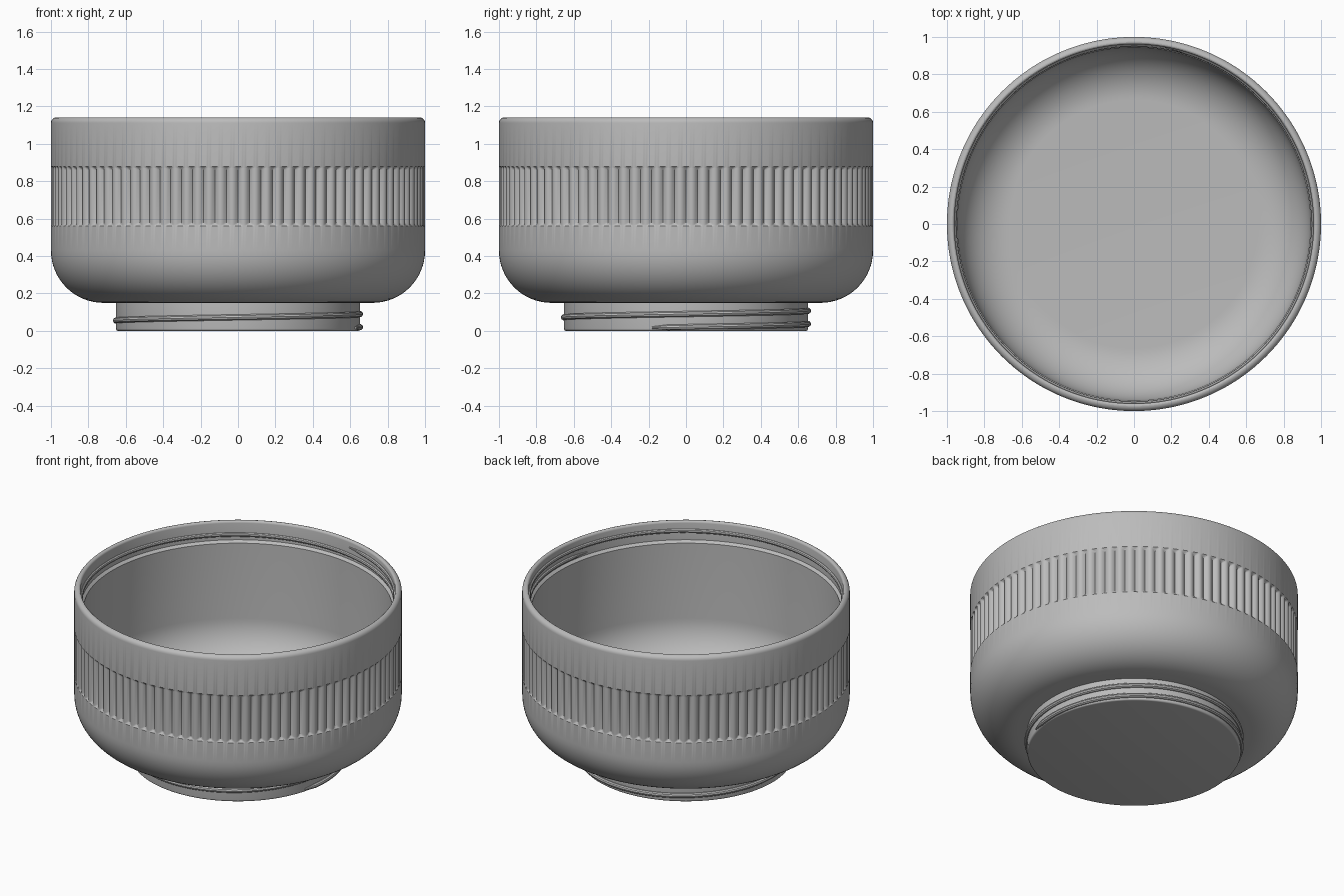
import bpy, bmesh
from math import sin, cos, pi, radians

cube = bpy.data.objects.get("Cube")
if cube:
    bpy.data.objects.remove(cube, do_unlink=True)

grey = bpy.data.materials.new("plain grey")
grey.use_nodes = True
colour = (0.5, 0.5, 0.5, 1)
grey.diffuse_color = colour
grey.node_tree.nodes["Principled BSDF"].inputs["Base Color"].default_value = colour

RIBS, STEPS = 100, 8
RIB_LOW, RIB_HIGH, RIB_DEPTH = 0.56, 0.88, 0.02


def skin(name, rings, closed_rings):
    """Join equal-length closed rings of points into a smooth surface."""
    bm = bmesh.new()
    rows = [[bm.verts.new(p) for p in ring] for ring in rings]
    n = len(rows[0])
    for a, b in zip(rows, rows[1:]):
        for j in range(n):
            k = (j + 1) % n
            bm.faces.new((a[j], a[k], b[k], b[j]))
    if closed_rings:
        bm.faces.new(rows[0])
        bm.faces.new(rows[-1])
    bmesh.ops.remove_doubles(bm, verts=bm.verts, dist=1e-5)
    bmesh.ops.recalc_face_normals(bm, faces=bm.faces)
    mesh = bpy.data.meshes.new(name)
    bm.to_mesh(mesh)
    bm.free()
    mesh.materials.append(grey)
    ob = bpy.data.objects.new(name, mesh)
    bpy.context.collection.objects.link(ob)
    bpy.ops.object.select_all(action='DESELECT')
    ob.select_set(True)
    bpy.context.view_layer.objects.active = ob
    bpy.ops.object.shade_smooth_by_angle(angle=radians(30))
    return ob


def arc(cx, cz, r, start, end, steps):
    """Profile points along an arc, angles in degrees."""
    angles = [radians(start + (end - start) * i / steps) for i in range(steps + 1)]
    return [(cx + r * cos(a), cz + r * sin(a)) for a in angles]


def thread(name, radius, bead, start, end, z_start, pitch):
    """Helical bead whose ends taper into the wall."""
    steps = int((end - start) / 2.5)
    rings = []
    for i in range(steps + 1):
        t = i / steps
        a = radians(start + (end - start) * t)
        z = z_start + pitch * (end - start) * t / 360
        size = bead * min(1, 0.4 + min(i, steps - i) / 5)
        ring = []
        for k in range(10):
            b = 2 * pi * k / 10
            r = radius + size * cos(b)
            ring.append((r * cos(a), r * sin(a), z + size * sin(b)))
        rings.append(ring)
    return skin(name, rings, True)


# Bowl: foot, rounded base, ribbed side, rim, threaded recess, inside
profile = [(0, 0)]
profile += arc(0.64, 0.012, 0.012, -90, 0, 4)
profile += [(0.652, 0.15)]
profile += arc(0.72, 0.43, 0.28, -90, 0, 16)
profile += [(1, RIB_LOW + RIB_DEPTH * i / 4) for i in range(5)]
profile += [(1, RIB_HIGH - RIB_DEPTH * i / 4) for i in range(4, -1, -1)]
profile += arc(0.97, 1.112, 0.03, 0, 90, 6)
profile += arc(0.975, 1.127, 0.015, 90, 180, 4)
profile += [(0.96, 1.015), (0.943, 1.0)]
profile += arc(0.663, 0.495, 0.28, 0, -90, 16)
profile += [(0, 0.215)]


def groove(j, z):
    """Depth of the valley between rounded ribs, with sloping ends."""
    u = 2 * (j % STEPS) / STEPS - 1
    return max(0, min(RIB_DEPTH * u * u, z - RIB_LOW, RIB_HIGH - z))


count = RIBS * STEPS
rings = []
for radius, z in profile:
    ring = []
    for j in range(count):
        a = 2 * pi * j / count
        r = radius - (groove(j, z) if radius > 0.99 else 0)
        ring.append((r * cos(a), r * sin(a), z))
    rings.append(ring)
skin("bowl", rings, False)

# Screw threads on the foot and inside the rim
thread("foot_thread", 0.653, 0.016, -16, 530, 0.017, 0.07)
thread("rim_thread", 0.962, 0.014, -16, 440, 1.03, 0.05)
